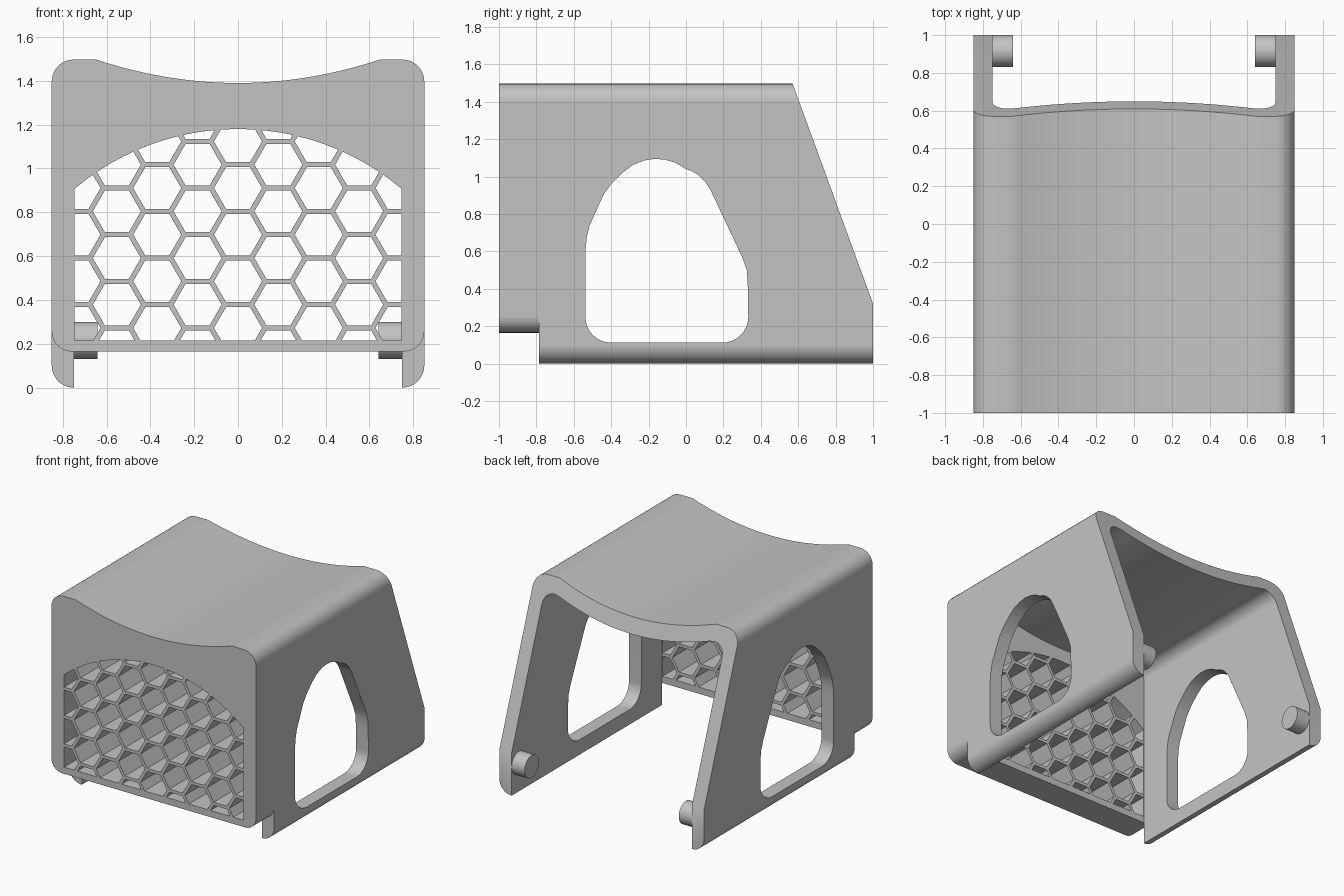
import bpy, bmesh, math
from mathutils import Vector

if "Cube" in bpy.data.objects:
    bpy.data.objects.remove(bpy.data.objects["Cube"], do_unlink=True)

grey = bpy.data.materials.new("plain grey")
grey.use_nodes = True
grey.diffuse_color = (0.55, 0.55, 0.55, 1)
grey.node_tree.nodes["Principled BSDF"].inputs["Base Color"].default_value = (0.55, 0.55, 0.55, 1)


def prisms(name, outlines, axis, start, end):
    """Solid made of closed 2D outlines extruded along x or y."""
    bm = bmesh.new()
    for outline in outlines:
        place = (lambda u, v: (u, start, v)) if axis == "y" else (lambda u, v: (start, u, v))
        face = bm.faces.new([bm.verts.new(place(u, v)) for u, v in outline])
        new = bmesh.ops.extrude_face_region(bm, geom=[face])["geom"]
        shift = Vector((0, end - start, 0) if axis == "y" else (end - start, 0, 0))
        bmesh.ops.translate(bm, vec=shift, verts=[g for g in new if isinstance(g, bmesh.types.BMVert)])
    bmesh.ops.recalc_face_normals(bm, faces=bm.faces)
    mesh = bpy.data.meshes.new(name)
    bm.to_mesh(mesh)
    bm.free()
    mesh.materials.append(grey)
    obj = bpy.data.objects.new(name, mesh)
    bpy.context.collection.objects.link(obj)
    return obj


def activate(obj):
    bpy.ops.object.select_all(action="DESELECT")
    obj.select_set(True)
    bpy.context.view_layer.objects.active = obj


def combine(target, tool, operation):
    """Apply a boolean and discard the tool."""
    mod = target.modifiers.new("cut", "BOOLEAN")
    mod.operation, mod.object, mod.solver = operation, tool, "EXACT"
    activate(target)
    bpy.ops.object.modifier_apply(modifier=mod.name)
    bpy.data.objects.remove(tool, do_unlink=True)


def arc(cx, cz, r, a0, a1, steps=8):
    angles = [math.radians(a0 + (a1 - a0) * i / steps) for i in range(steps + 1)]
    return [(cx + r * math.cos(a), cz + r * math.sin(a)) for a in angles]


def mirrored(half):
    """Complete a right-hand half outline that starts and ends near x = 0."""
    return half + [(-x, z) for x, z in reversed(half) if x > 1e-5]


def dip(x, base):
    return base + 0.255 * x * x


HALF, INNER, BACK, NOTCH = 0.85, 0.748, 1.0, -0.785

# Outer and inner halves of the saddle-topped cross-section
top_half = arc(HALF - 0.1, 1.397, 0.1, 0, 90) + [(0.68, 1.497)]
top_half += [(0.65 * i / 14, dip(0.65 * i / 14, 1.39)) for i in range(14, -1, -1)]
inner_half = [(0.62 * i / 14, dip(0.62 * i / 14, 1.28)) for i in range(15)]
inner_half += arc(INNER - 0.085, 1.302, 0.085, 90, 0)

# Shell: side walls and roof
leg = [(INNER, 0)] + arc(HALF - 0.1, 0.1, 0.1, -90, 0)[1:]
right_side = leg + top_half
left_side = [(-x, z) for x, z in reversed(right_side[:-1])]
inside = [(-x, z) for x, z in reversed(inner_half)] + inner_half[1:]
body = prisms("pet_house_shell", [right_side + left_side + inside], "y", NOTCH, BACK)

# Front panel, raised off the floor
panel_half = [(0, 0.165)] + arc(HALF - 0.09, 0.255, 0.09, -90, 0) + top_half
panel = prisms("front_panel", [mirrored(panel_half)], "y", -1, NOTCH)
combine(body, panel, "UNION")

# Honeycomb openings clipped to the arched window
pitch, bar = 0.2128, 0.023
radius = (pitch - bar) / math.sqrt(3)
hexes = []
for col in range(-4, 5):
    cx = col * pitch * math.sqrt(3) / 2
    for row in range(-2, 5):
        cz = 0.485 + pitch * (row - 0.5 * (col % 2))
        hexes.append(arc(cx, cz, radius, 0, 300, 5))
comb = prisms("honeycomb_cutter", hexes, "y", -1.2, -0.6)
rise, span = 0.272, 0.745
arch_r = (span ** 2 + rise ** 2) / (2 * rise)
sweep = math.degrees(math.asin(span / arch_r))
arch = [(-span, 0.215), (span, 0.215)] + arc(0, 1.18 - arch_r, arch_r, 90 - sweep, 90 + sweep, 24)
combine(comb, prisms("arch_cutter", [arch], "y", -1.1, -0.7), "INTERSECT")
combine(body, comb, "DIFFERENCE")

# Sloping rear edge
slope = (1 - 0.57) / (0.32 - 1.497)
slant = [(1 + slope * (z - 0.32), z) for z in (0.1, 1.8)]
combine(body, prisms("slope_cutter", [slant + [(1.5, 1.8), (1.5, 0.1)]], "x", -1, 1), "DIFFERENCE")

# Side openings through both walls
opening = arc(-0.4, 0.25, 0.138, 180, 270) + arc(0.195, 0.25, 0.138, 270, 360)
opening += [(0.33, 0.42), (0.325, 0.5), (0.3, 0.57), (0.13, 0.93), (0.105, 0.97), (0.07, 1.005),
            (0.03, 1.03), (0, 1.04), (-0.06, 1.075), (-0.11, 1.09), (-0.165, 1.095), (-0.22, 1.087),
            (-0.28, 1.065), (-0.34, 1.02), (-0.4, 0.96), (-0.44, 0.905), (-0.515, 0.74),
            (-0.53, 0.68), (-0.538, 0.6)]
combine(body, prisms("side_opening_cutter", [opening], "x", -1, 1), "DIFFERENCE")

# Round pegs inside the rear corners
pegs = []
for name, side in (("left_peg", 1), ("right_peg", -1)):
    circle = arc(0.915, 0.215, 0.085, 0, 348.75, 31)
    pegs.append(prisms(name, [circle], "x", side * 0.64, side * 0.76))

# Smooth rounds, crisp corners
for obj in [body] + pegs:
    activate(obj)
    bpy.ops.object.shade_smooth_by_angle(angle=math.radians(30))
    weighted = obj.modifiers.new("even_shading", "WEIGHTED_NORMAL")
    weighted.keep_sharp = True
